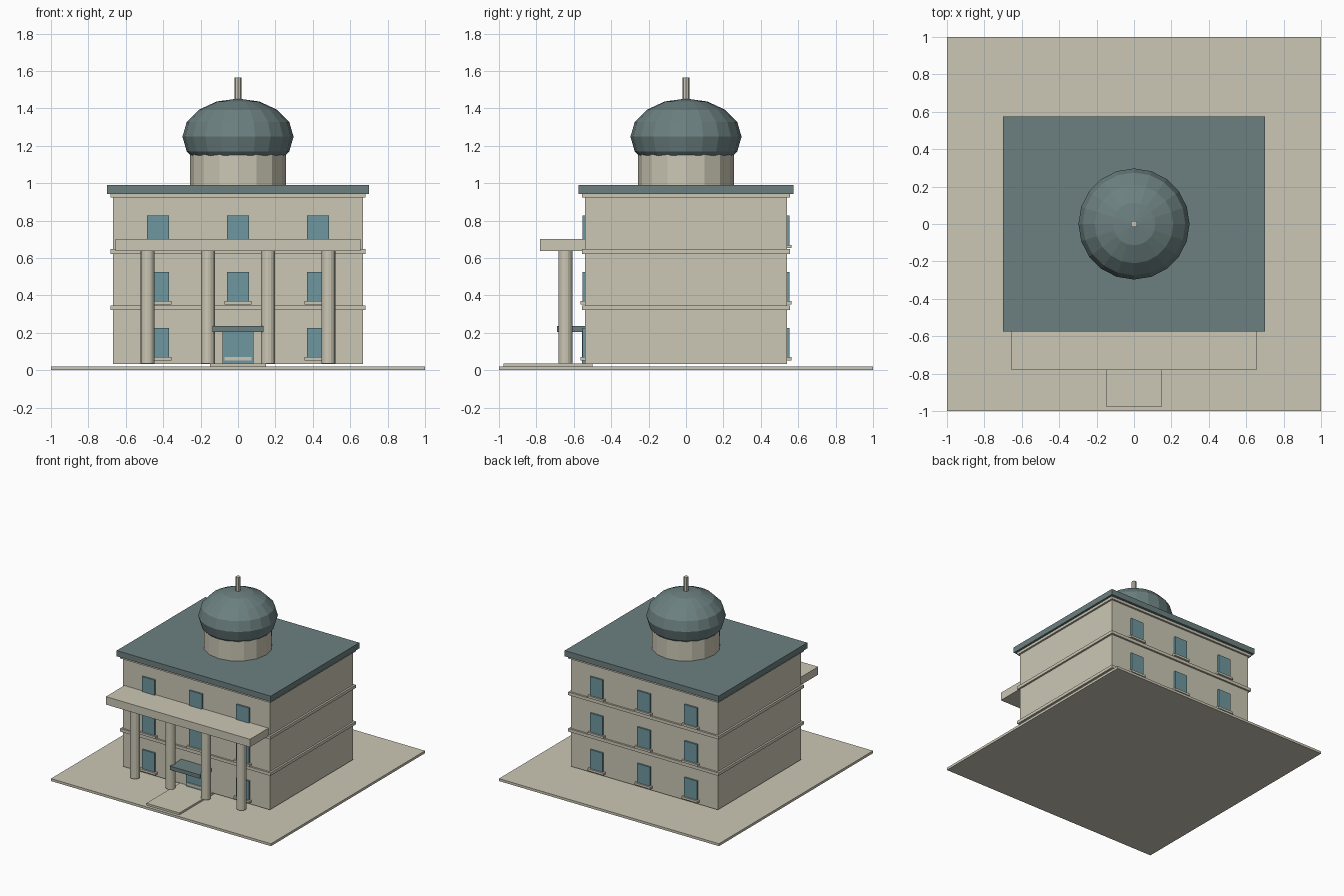
import bpy, math

if "Cube" in bpy.data.objects:
    bpy.data.objects.remove(bpy.data.objects["Cube"])


def material(name, color):
    m = bpy.data.materials.new(name)
    m.diffuse_color = (*color, 1)
    m.use_nodes = True
    m.node_tree.nodes["Principled BSDF"].inputs["Base Color"].default_value = m.diffuse_color
    return m


STONE = material("warm stone", (0.60, 0.57, 0.46))
ROOF = material("slate green", (0.15, 0.215, 0.215))
GLASS = material("blue glass", (0.155, 0.31, 0.345))


def box(name, x, y, z, mat):
    """Box from (min, max) ranges on each axis."""
    bpy.ops.mesh.primitive_cube_add(size=1, location=[sum(r) / 2 for r in (x, y, z)])
    ob = bpy.context.object
    ob.name = name
    ob.scale = [r[1] - r[0] for r in (x, y, z)]
    bpy.ops.object.transform_apply(location=False, rotation=False, scale=True)
    ob.data.materials.append(mat)
    return ob


def cylinder(name, x, y, z, radius, sides, mat):
    bpy.ops.mesh.primitive_cylinder_add(vertices=sides, radius=radius, depth=z[1] - z[0],
                                        location=(x, y, sum(z) / 2))
    ob = bpy.context.object
    ob.name = name
    ob.data.materials.append(mat)
    return ob


def slab(name, hx, hy, z, mat):
    """Box centred on the vertical axis."""
    return box(name, (-hx, hx), (-hy, hy), z, mat)


# Ground plate, entrance path and main block
slab("ground_plate", 1.0, 1.0, (0, 0.02), STONE)
box("entrance_path", (-0.15, 0.15), (-0.975, -0.5), (0.02, 0.036), STONE)
slab("walls", 0.668, 0.54, (0.034, 0.94), STONE)

# Floor bands, cornice and flat roof
for i, z in enumerate((0.322, 0.622)):
    slab(f"floor_band_{i + 1}", 0.683, 0.555, (z, z + 0.025), STONE)
slab("cornice", 0.683, 0.555, (0.922, 0.943), STONE)
slab("roof", 0.70, 0.575, (0.943, 0.99), ROOF)

# Windows with sills on the front and back
for side, s in (("front", -1), ("back", 1)):
    for row in range(3):
        z = 0.07 + 0.3 * row
        for col in range(3):
            x = 0.428 * (col - 1)
            tag = f"{side}_{row + 1}_{col + 1}"
            box(f"window_{tag}", (x - 0.058, x + 0.058),
                sorted((s * 0.53, s * 0.553)), (z, z + 0.156), GLASS)
            box(f"sill_{tag}", (x - 0.073, x + 0.073),
                sorted((s * 0.53, s * 0.565)), (z - 0.018, z), STONE)

# Door and its canopy
box("door", (-0.083, 0.083), (-0.557, -0.53), (0.036, 0.205), GLASS)
box("door_canopy", (-0.137, 0.137), (-0.69, -0.54), (0.205, 0.236), ROOF)

# Portico columns and slab
for i in range(4):
    cylinder(f"portico_column_{i + 1}", -0.483 + 0.322 * i, -0.645,
             (0.036, 0.637), 0.0375, 16, STONE)
box("portico_slab", (-0.655, 0.655), (-0.78, -0.54), (0.637, 0.702), STONE)

# Drum, dome and finial
cylinder("drum", 0, 0, (0.99, 1.2), 0.256, 16, STONE)
bpy.ops.mesh.primitive_uv_sphere_add(segments=20, ring_count=8, radius=1, location=(0, 0, 1.248))
dome = bpy.context.object
dome.name = "dome"
dome.scale = (0.297, 0.297, 0.204)
bpy.ops.object.transform_apply(location=False, rotation=False, scale=True)
dome.data.materials.append(ROOF)
cylinder("finial", 0, 0, (1.42, 1.566), 0.0175, 8, STONE)
